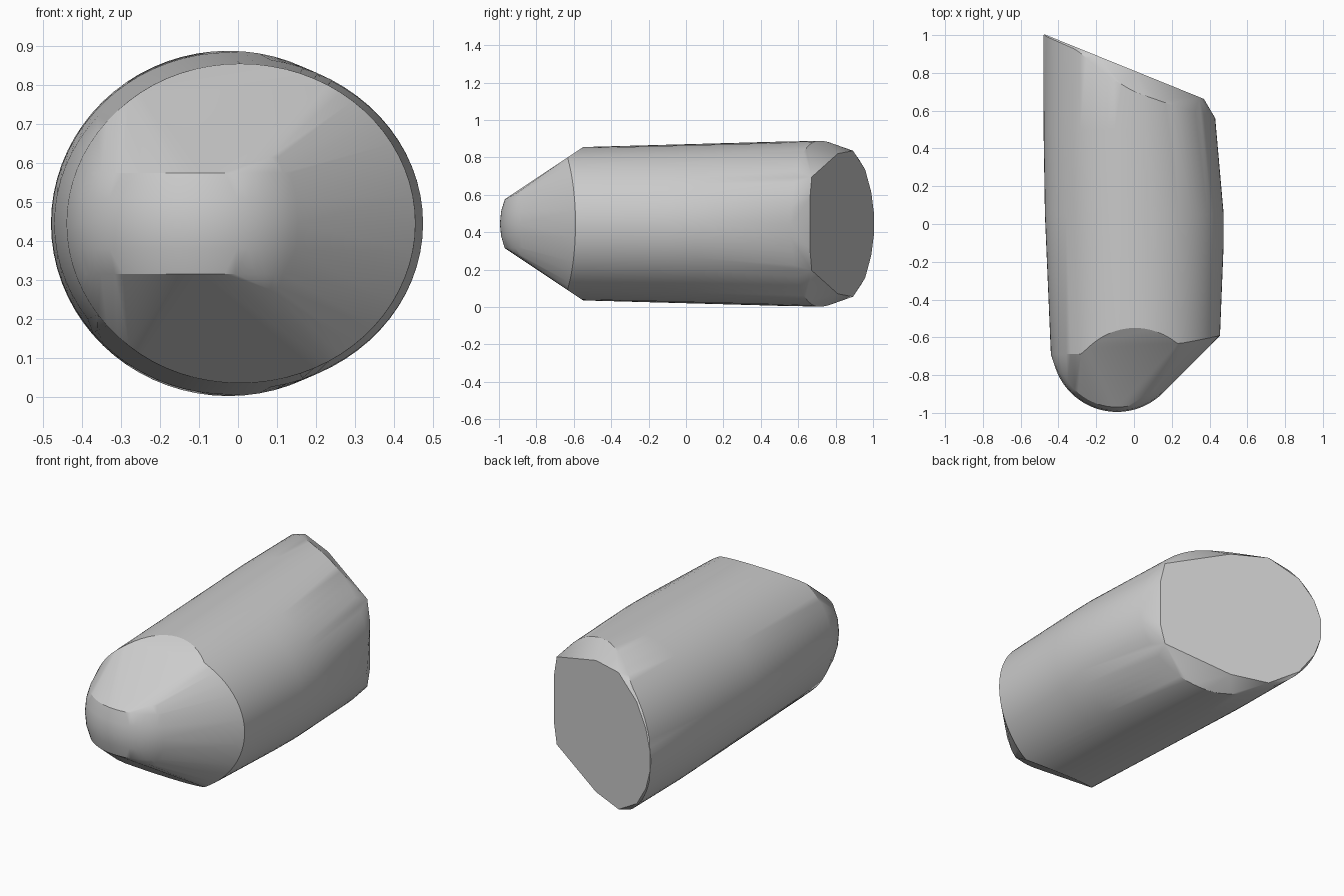
import bpy
import bmesh
from math import cos, sin, pi, radians, sqrt

MID_Z = 0.445
SEGMENTS = 72

cube = bpy.data.objects.get("Cube")
if cube:
    bpy.data.objects.remove(cube, do_unlink=True)


def lerp_table(table, t):
    """Piecewise linear lookup in a short list of (key, value) pairs."""
    if t <= table[0][0]:
        return table[0][1]
    for (a, va), (b, vb) in zip(table, table[1:]):
        if t <= b:
            return va + (vb - va) * (t - a) / (b - a)
    return table[-1][1]


# Plan outline and half height along the length
LEFT_EDGE = [(-0.69, -0.44), (0.2, -0.478), (1.0, -0.48)]
RIGHT_EDGE = [(-0.6, 0.455), (-0.1, 0.475), (0.05, 0.475), (0.55, 0.43)]
HALF_HEIGHT = [(-0.55, 0.41), (0.65, 0.443)]
# Where the body wall ends at the back, by x
BACK_RIM = [(-0.48, 1.0), (-0.3, 0.92), (-0.15, 0.79), (0.0, 0.7),
            (0.2, 0.63), (0.43, 0.56)]


def body_point(y, angle):
    x0, x1 = lerp_table(LEFT_EDGE, y), lerp_table(RIGHT_EDGE, y)
    x = (x0 + x1) / 2 + (x1 - x0) / 2 * cos(angle)
    return x, y, lerp_table(HALF_HEIGHT, y) * sin(angle)


def front_rim(angle):
    x, _, dz = body_point(-0.55, angle)
    limit = -0.69 + 0.1 * ((x + 0.44) / 0.9) ** 2
    return max(limit, -0.55 - (0.41 - abs(dz)) * 1.5)


points = []

# Body wall
for i in range(SEGMENTS):
    a = 2 * pi * i / SEGMENTS
    back_y = lerp_table(BACK_RIM, body_point(0.6, a)[0])
    for y in (front_rim(a), -0.1, 0.05, 0.5, back_y):
        points.append(body_point(y, a))

# Round nose: a band of a sphere between the two wedge faces
for dz in (-0.17, -0.13, -0.065, 0, 0.065, 0.13, 0.17):
    r = sqrt(0.345 ** 2 - dz ** 2)
    for deg in range(180, 316, 5):
        if abs(dz) < 0.15 or deg >= 305:
            a = radians(deg)
            points.append((-0.09 + r * cos(a), -0.65 + r * sin(a), dz))

# Slanted flat back face
for x, dz in ((0.37, 0), (0.37, 0.13), (0.345, 0.25), (0.0, 0.375),
              (-0.2, 0.39), (-0.36, 0.29), (-0.44, 0.17), (-0.475, 0.06)):
    for side in (-1, 1):
        points.append((x, 0.812 - 0.405 * x, side * dz))

# Skin the points into one closed convex shell
bm = bmesh.new()
for x, y, dz in points:
    bm.verts.new((x, y, MID_Z + dz))
bmesh.ops.remove_doubles(bm, verts=bm.verts[:], dist=0.002)
hull = bmesh.ops.convex_hull(bm, input=bm.verts[:])
unused = {g for g in hull["geom_interior"] + hull["geom_unused"]
          if isinstance(g, bmesh.types.BMVert)}
bmesh.ops.delete(bm, geom=list(unused), context='VERTS')
bmesh.ops.dissolve_limit(bm, angle_limit=radians(0.5),
                         verts=bm.verts[:], edges=bm.edges[:])
bmesh.ops.recalc_face_normals(bm, faces=bm.faces[:])

mesh = bpy.data.meshes.new("capsule_body")
bm.to_mesh(mesh)
bm.free()
body = bpy.data.objects.new("capsule_body", mesh)
bpy.context.collection.objects.link(body)

bpy.ops.object.select_all(action='DESELECT')
body.select_set(True)
bpy.context.view_layer.objects.active = body
bpy.ops.object.shade_smooth_by_angle(angle=radians(25))
